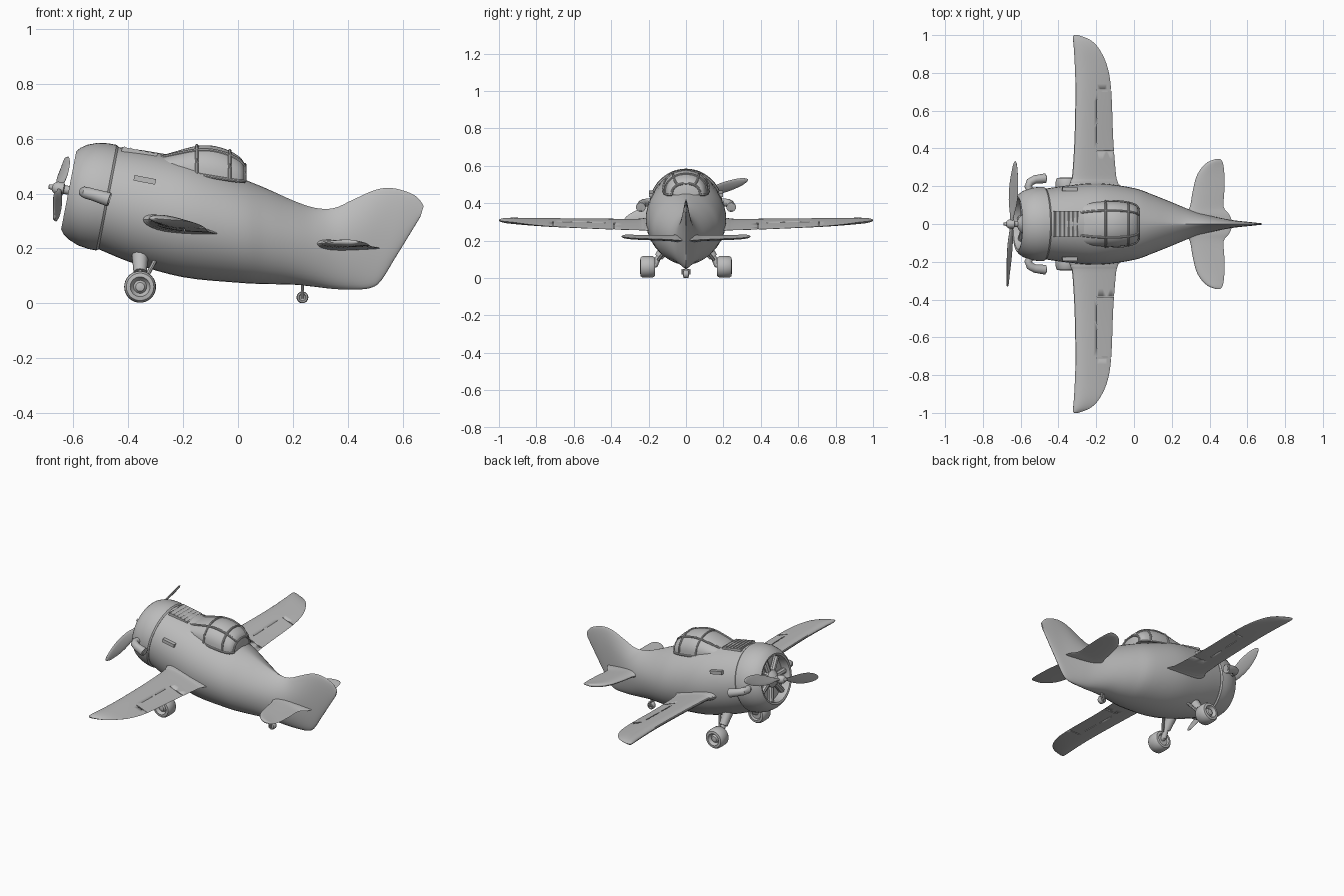
import bpy, bmesh, math
from mathutils import Vector, Matrix

cube = bpy.data.objects.get("Cube")
if cube:
    bpy.data.objects.remove(cube)

grey = bpy.data.materials.new("plain_grey")
grey.use_nodes = True
grey.diffuse_color = (0.5, 0.5, 0.5, 1)
grey.node_tree.nodes["Principled BSDF"].inputs["Base Color"].default_value = (0.5, 0.5, 0.5, 1)


def finish(name, bm, mirror=False, angle=35):
    """Turn a bmesh into a shaded object, optionally mirrored across y."""
    bmesh.ops.recalc_face_normals(bm, faces=bm.faces)
    mesh = bpy.data.meshes.new(name)
    bm.to_mesh(mesh)
    bm.free()
    mesh.materials.append(grey)
    ob = bpy.data.objects.new(name, mesh)
    bpy.context.collection.objects.link(ob)
    bpy.ops.object.select_all(action='DESELECT')
    ob.select_set(True)
    bpy.context.view_layer.objects.active = ob
    bpy.ops.object.shade_smooth_by_angle(angle=math.radians(angle))
    if mirror:
        mod = ob.modifiers.new("mirror", 'MIRROR')
        mod.use_axis = (False, True, False)
        mod.use_mirror_merge = False
    return ob


def spline(rows, steps):
    """Smoothly fill in rows of numbers between the given stations."""
    rows = [Vector(r) for r in rows]
    out = []
    for i in range(len(rows) - 1):
        a, b, c, d = rows[max(i - 1, 0)], rows[i], rows[i + 1], rows[min(i + 2, len(rows) - 1)]
        for s in range(steps):
            t = s / steps
            out.append(b + (c - a) * (t / 2) + (a * 2 - b * 5 + c * 4 - d) * (t * t / 2)
                       + (b * 3 - a - c * 3 + d) * (t ** 3 / 2))
    return out + [rows[-1]]


def loft(bm, rings, caps=True, closed=False):
    loops = [[bm.verts.new(p) for p in ring] for ring in rings]
    n = len(loops[0])
    pairs = list(zip(loops, loops[1:])) + ([(loops[-1], loops[0])] if closed else [])
    for a, b in pairs:
        for i in range(n):
            bm.faces.new((a[i], a[(i + 1) % n], b[(i + 1) % n], b[i]))
    if caps and not closed:
        bm.faces.new(loops[0])
        bm.faces.new(loops[-1])


def frame(origin, direction):
    return Matrix.Translation(origin) @ Vector(direction).to_track_quat('Z', 'Y').to_matrix().to_4x4()


def lathe(bm, profile, mat, n=32):
    """Spin (radius, height) pairs around the z axis of a frame."""
    loft(bm, [[mat @ Vector((r * math.cos(k * math.tau / n), r * math.sin(k * math.tau / n), h))
               for k in range(n)] for r, h in profile])


def tube(bm, path, radius, n=8, closed=False):
    pts = [Vector(p) for p in path]
    rings = []
    for i, p in enumerate(pts):
        if closed:
            d = pts[(i + 1) % len(pts)] - pts[i - 1]
        else:
            d = pts[min(i + 1, len(pts) - 1)] - pts[max(i - 1, 0)]
        d.normalize()
        side = d.cross(Vector((0, 0, 1)) if abs(d.z) < 0.9 else Vector((1, 0, 0))).normalized()
        up = side.cross(d)
        r = radius[i] if isinstance(radius, list) else radius
        rings.append([p + (side * math.cos(k * math.tau / n) + up * math.sin(k * math.tau / n)) * r
                      for k in range(n)])
    loft(bm, rings, closed=closed)


def box(bm, center, size, mat=Matrix()):
    bmesh.ops.create_cube(bm, size=1, matrix=Matrix.Translation(center) @ mat @ Matrix.Diagonal((*size, 1)))


# Fuselage and fin: top x, top z, bottom x, bottom z, half width, pinch
stations = [(-.44, .57, -.515, .2, .186, 1), (-.3, .55, -.38, .145, .205, 1),
            (-.16, .52, -.2, .095, .215, 1), (0, .46, 0, .075, .19, 1.05),
            (.1, .42, .1, .07, .155, 1.2), (.2, .375, .2, .068, .115, 1.4),
            (.28, .348, .28, .06, .082, 1.6), (.35, .347, .35, .052, .057, 1.8),
            (.42, .378, .42, .05, .04, 1.8), (.5, .413, .48, .055, .026, 1.5),
            (.56, .42, .52, .08, .018, 1.2), (.62, .405, .57, .16, .012, 1),
            (.655, .385, .61, .225, .008, 1), (.677, .355, .665, .315, .004, 1)]
rings = []
for tx, tz, bx, bz, w, pinch in spline(stations, 4):
    ring = []
    for k in range(40):
        a = k * math.tau / 40
        f = 0.5 + 0.5 * math.sin(a)
        c = math.cos(a)
        y = math.copysign(abs(c) ** (pinch if a < math.pi else 1), c) * w
        ring.append(Vector((bx + (tx - bx) * f, y, bz + (tz - bz) * f)))
    rings.append(ring)
bm = bmesh.new()
loft(bm, rings)
finish("fuselage", bm)

# Engine cowl, tilted nose up, with a recessed front
nose = frame((-.48, 0, .385), (-.98, 0, .19))
bm = bmesh.new()
lathe(bm, [(.17, -.005), (.19, -.008), (.196, 0), (.196, .03), (.19, .07), (.176, .105), (.16, .128), (.145, .14),
           (.134, .137), (.13, .125), (.13, .085)], nose, 48)
finish("engine_cowl", bm)

# Radial engine: cylinders around a crankcase
bm = bmesh.new()
lathe(bm, [(.05, .08), (.05, .115), (.035, .13), (.016, .14), (.016, .19)], nose, 20)
for k in range(7):
    a = k * math.tau / 7
    tube(bm, [nose @ Vector((r * math.cos(a), r * math.sin(a), .1)) for r in (.03, .13)], .017)
finish("radial_engine", bm)

# Propeller hub and two twisted blades
bm = bmesh.new()
lathe(bm, [(.012, .155), (.024, .16), (.024, .185), (.016, .197), (.01, .2), (.008, .213), (.003, .215)], nose, 20)
finish("propeller_hub", bm)
bm = bmesh.new()
axis = Vector((-.98, 0, .19)).normalized()
hub = nose @ Vector((0, 0, .172))
for sign in (1, -1):
    along = Vector((.02, .945, .32)) * sign
    along = (along - axis * along.dot(axis)).normalized()
    across = axis.cross(along)
    rings = []
    for r, w, twist in spline([(.01, .008, 1.0), (.06, .014, .9), (.13, .03, .65), (.22, .036, .5),
                               (.3, .026, .4), (.335, .014, .35), (.35, .002, .35)], 3):
        u = across * math.cos(twist) + axis * math.sin(twist)
        v = along.cross(u)
        rings.append([hub + along * r + u * w * math.cos(k * math.tau / 12)
                      + v * min(w * .6, .006) * math.sin(k * math.tau / 12) for k in range(12)])
    loft(bm, rings)
finish("propeller_blades", bm)


def wing(bm, rows):
    """Rows: y, lead x, lead z, trail x, trail z, half thickness."""
    rings = []
    for y, lx, lz, tx, tz, h in spline(rows, 4):
        ring = []
        for k in range(28):
            a = k * math.tau / 28
            f = 0.5 - 0.5 * math.cos(a)
            z = lz + (tz - lz) * f + h * math.sin(a) * (1.3 - f)
            ring.append(Vector((lx + (tx - lx) * f, y, z)))
        rings.append(ring)
    loft(bm, rings)


# Main wings with slots outlining the ailerons
bm = bmesh.new()
wing(bm, [(.14, -.35, .306, -.07, .255, .029), (.22, -.338, .306, -.085, .256, .027),
          (.26, -.327, .305, -.095, .257, .023), (.45, -.315, .305, -.11, .263, .023),
          (.7, -.31, .307, -.12, .275, .022), (.83, -.313, .308, -.14, .286, .02),
          (.92, -.318, .309, -.18, .298, .018), (.97, -.322, .31, -.225, .303, .014),
          (.995, -.322, .31, -.28, .307, .007), (1, -.315, .31, -.3, .309, .001)])
wings = finish("main_wings", bm)
bm = bmesh.new()
for y in (.385, .71):
    box(bm, (-.14, y, .28), (.11, .005, .2))
for y in (.48, .61):
    box(bm, (-.195, y, .28), (.004, .1, .2))
slots = finish("aileron_slots", bm)
slots.hide_render = True
slots.hide_set(True)
cut = wings.modifiers.new("slots", 'BOOLEAN')
cut.operation = 'DIFFERENCE'
cut.object = slots
mir = wings.modifiers.new("mirror", 'MIRROR')
mir.use_axis = (False, True, False)

# Raised root collars where the wings meet the body
bm = bmesh.new()
wing(bm, [(.15, -.35, .306, -.068, .254, .032), (.2, -.346, .306, -.074, .254, .032),
          (.222, -.335, .306, -.09, .256, .025)])
finish("wing_root_collars", bm, True)

# Tailplane
bm = bmesh.new()
wing(bm, [(.01, .25, .217, .52, .2, .021), (.05, .265, .217, .505, .203, .021),
          (.09, .295, .217, .475, .206, .017), (.17, .31, .218, .478, .209, .015),
          (.25, .33, .22, .479, .212, .014), (.3, .36, .222, .475, .215, .013),
          (.33, .395, .223, .468, .219, .01), (.345, .435, .223, .455, .222, .002)])
finish("tailplane", bm, True)

# Canopy: x, base z, top z, half width
canopy = spline([(-.29, .5, .535, .1), (-.22, .485, .556, .114), (-.15, .47, .574, .12), (-.09, .46, .574, .12),
                 (-.03, .45, .556, .112), (.01, .445, .53, .098), (.025, .445, .505, .075)], 3)


def hoop(row, grow=0.0, n=20):
    x, base, top, w = row
    return [Vector((x, (w + grow) * math.cos(k * math.pi / n),
                    base + (top + grow - base) * math.sin(k * math.pi / n) ** .8)) for k in range(n + 1)]


bm = bmesh.new()
loft(bm, [hoop(r) for r in canopy])
finish("canopy_glass", bm, angle=50)

# Canopy frame bars
bm = bmesh.new()
for i in (0, 6, 12, len(canopy) - 1):
    tube(bm, hoop(canopy[i], .001), .006)
for k in (0, 6, 14, 20):
    tube(bm, [hoop(r, .001)[k] for r in canopy], .006)
finish("canopy_frame", bm)

# Louvres on the upper nose
bm = bmesh.new()
tilt = Matrix.Rotation(math.radians(11), 4, 'Y')
box(bm, (-.36, 0, .549), (.13, .14, .018), tilt)
for k in range(6):
    x = -.415 + k * .023
    box(bm, (x, 0, .565 - .19 * (x + .42)), (.01, .13, .014), tilt @ Matrix.Rotation(.5, 4, 'Y'))
finish("nose_louvres", bm)

# Side vents and exhaust pipes
bm = bmesh.new()
box(bm, (-.34, .186, .45), (.08, .022, .02), Matrix.Rotation(math.radians(11), 4, 'Y'))
finish("side_vents", bm, True)
bm = bmesh.new()
tube(bm, [(-.545, .16, .405), (-.56, .2, .405), (-.55, .222, .402), (-.525, .236, .395), (-.47, .242, .378),
          (-.466, .242, .377), (-.48, .242, .381)],
     [.018, .02, .022, .022, .026, .019, .016], 16)
finish("exhaust_pipes", bm, True)

# Main wheels and legs
tyre = [(.006, -.03), (.03, -.03), (.036, -.04), (.05, -.038), (.057, -.028), (.058, 0),
        (.057, .028), (.05, .038), (.036, .04), (.03, .028), (.024, .022), (.016, .032), (.005, .034)]
bm = bmesh.new()
lathe(bm, tyre, frame((-.357, .205, .06), (0, 1, 0)), 36)
finish("main_wheels", bm, True)
bm = bmesh.new()
tube(bm, [(-.357, .19, .06), (-.357, .165, .07), (-.357, .15, .105), (-.357, .11, .165)], [.012, .016, .015, .018], 12)
tube(bm, [(-.357, .146, .112), (-.357, .1, .175)], [.024, .03], 12)
tube(bm, [(-.335, .15, .095), (-.3, .1, .16)], .008)
finish("wheel_legs", bm, True)

# Tail wheel and its fork
bm = bmesh.new()
lathe(bm, [(r * .37, h * .37) for r, h in tyre], frame((.235, 0, .0215), (0, 1, 0)), 24)
finish("tail_wheel", bm)
bm = bmesh.new()
for y in (.019, -.019):
    tube(bm, [(.235, y, .018), (.235, y, .046)], .005)
box(bm, (.235, 0, .046), (.011, .046, .006))
tube(bm, [(.235, 0, .045), (.235, 0, .09)], .006)
finish("tail_fork", bm)
